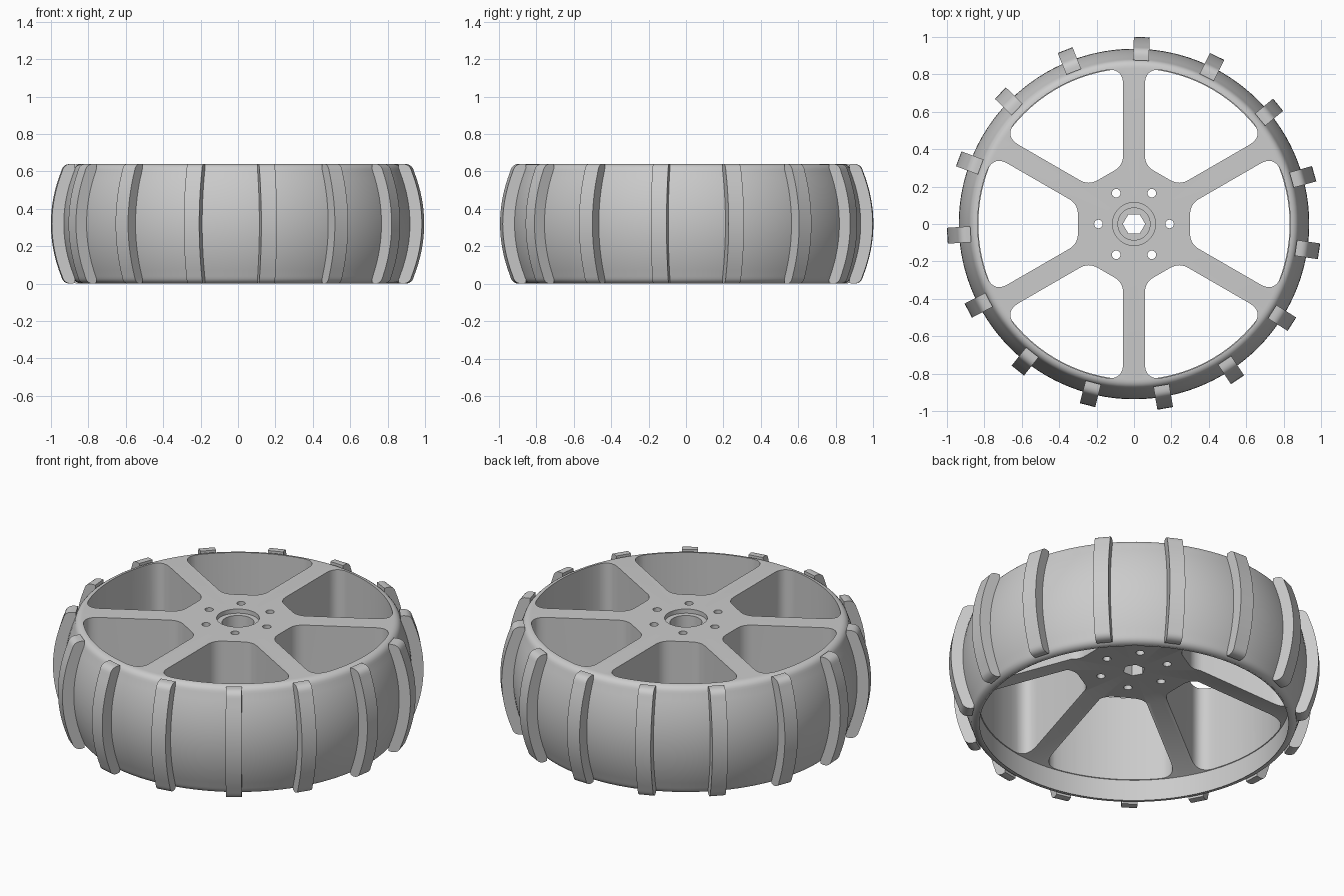
import bpy, bmesh
from math import sin, cos, pi, radians, asin, sqrt
from mathutils import Matrix, Vector

HEIGHT = 0.64
SPOKES, TREADS = 6, 15
SEGMENTS = 120
WALL = 0.84          # inner radius of the rim
HALF_SPOKE = 0.058

if "Cube" in bpy.data.objects:
    bpy.data.objects.remove(bpy.data.objects["Cube"], do_unlink=True)

grey = bpy.data.materials.new("light_grey")
grey.use_nodes = True
colour = (0.6, 0.6, 0.6, 1)
grey.diffuse_color = colour
grey.node_tree.nodes["Principled BSDF"].inputs["Base Color"].default_value = colour


def make_object(name, bm):
    bmesh.ops.recalc_face_normals(bm, faces=bm.faces)
    mesh = bpy.data.meshes.new(name)
    bm.to_mesh(mesh)
    bm.free()
    mesh.materials.append(grey)
    obj = bpy.data.objects.new(name, mesh)
    bpy.context.collection.objects.link(obj)
    return obj


def select(obj):
    bpy.ops.object.select_all(action='DESELECT')
    obj.select_set(True)
    bpy.context.view_layer.objects.active = obj


def smooth(obj):
    select(obj)
    bpy.ops.object.shade_smooth_by_angle(angle=radians(25))


def prism(bm, points, offset):
    """Extrude a closed outline of 3D points along an offset."""
    face = bm.faces.new([bm.verts.new(p) for p in points])
    top = bmesh.ops.extrude_face_region(bm, geom=[face])
    verts = [v for v in top["geom"] if isinstance(v, bmesh.types.BMVert)]
    bmesh.ops.translate(bm, verts=verts, vec=offset)


def cylinder(bm, radius, low, high, x=0, y=0, sides=48):
    ring = [2 * pi * i / sides for i in range(sides)]
    prism(bm, [(x + radius * cos(a), y + radius * sin(a), low) for a in ring],
          (0, 0, high - low))


def cut(obj, bm):
    cutter = make_object("cutter", bm)
    cutter.hide_render = True
    mod = obj.modifiers.new("cut", 'BOOLEAN')
    mod.operation, mod.solver, mod.object = 'DIFFERENCE', 'EXACT', cutter
    select(obj)
    bpy.ops.object.modifier_apply(modifier=mod.name)
    bpy.data.objects.remove(cutter, do_unlink=True)


def bend(a, b, c, steps=8):
    """Rounded corner from a to c around b."""
    for i in range(steps + 1):
        t = i / steps
        yield a * (1 - t) ** 2 + b * 2 * t * (1 - t) + c * t * t


def barrel(crown):
    """Bulged outer profile with rounded shoulders, bottom to top."""
    mid, edge = HEIGHT / 2, HEIGHT / 2 - 0.04
    side = [Vector((crown - 0.055 * (k / 8) ** 2, mid + edge * k / 8)) for k in range(-8, 9)]
    end, corner = side[-1], Vector((crown - 0.064, HEIGHT))
    shoulder = list(bend(end, corner, Vector((crown - 0.105, HEIGHT)), 6))[1:]
    foot = [Vector((p.x, HEIGHT - p.y)) for p in reversed(shoulder)]
    return foot + side + shoulder


# Wheel body: turned profile with a conical hollow underneath
profile = [(0, 0.33), (0.36, 0.33), (WALL, 0.13), (WALL, 0)]
profile += [tuple(p) for p in barrel(0.937)] + [(0, HEIGHT)]
bm = bmesh.new()
verts = [bm.verts.new((r, 0, z)) for r, z in profile]
edges = [bm.edges.new(pair) for pair in zip(verts, verts[1:])]
bmesh.ops.spin(bm, geom=verts + edges, axis=(0, 0, 1), cent=(0, 0, 0),
               angle=2 * pi, steps=SEGMENTS, use_duplicate=False)
bmesh.ops.remove_doubles(bm, verts=bm.verts, dist=0.0001)
wheel = make_object("wheel_body", bm)

# Windows between the spokes, with rounded corners
R = WALL - 0.004
half = pi / SPOKES
along = Vector((cos(half), sin(half)))
shift = Vector((sin(half), -cos(half))) * HALF_SPOKE
inner = along * ((0.3 - shift.x) / along.x) + shift
outer = along * sqrt(R * R - HALF_SPOKE ** 2) + shift
arc = half - asin(HALF_SPOKE / R) - 0.09 / R
upper = list(bend(inner - Vector((0, 0.055)), inner, inner + along * 0.055))
upper += list(bend(outer - along * 0.09, outer, Vector((cos(arc), sin(arc))) * R))
upper += [Vector((cos(arc * k / 10), sin(arc * k / 10))) * R for k in range(9, 0, -1)]
outline = upper + [Vector((R, 0))] + [Vector((p.x, -p.y)) for p in reversed(upper)]
bm = bmesh.new()
for i in range(SPOKES):
    turn = Matrix.Rotation(2 * half * i, 3, 'Z')
    prism(bm, [turn @ Vector((p.x, p.y, 0.05)) for p in outline], (0, 0, 1))
cut(wheel, bm)

# Bolt holes and hexagonal axle hole
bm = bmesh.new()
for i in range(6):
    a = i * pi / 3
    cylinder(bm, 0.023, 0.2, 1, 0.19 * cos(a), 0.19 * sin(a), 24)
cylinder(bm, 0.06, 0.2, 1, sides=6)
cut(wheel, bm)

# Stepped bearing seat in the hub
for radius, floor in ((0.115, 0.615), (0.086, 0.42)):
    bm = bmesh.new()
    cylinder(bm, radius, floor, 1)
    cut(wheel, bm)
smooth(wheel)

# Tread bars across the rim
WIDTH = 0.085
section = [(0.875, 0.004)] + [tuple(p) for p in barrel(1.0)] + [(0.875, HEIGHT)]
for i in range(TREADS):
    bm = bmesh.new()
    prism(bm, [(r, -WIDTH / 2, z) for r, z in section], (0, WIDTH, 0))
    bmesh.ops.remove_doubles(bm, verts=bm.verts, dist=0.0001)
    bmesh.ops.rotate(bm, verts=bm.verts, cent=(0, 0, 0),
                     matrix=Matrix.Rotation(radians(87.6) + 2 * pi * i / TREADS, 3, 'Z'))
    smooth(make_object(f"tread_bar_{i + 1}", bm))
